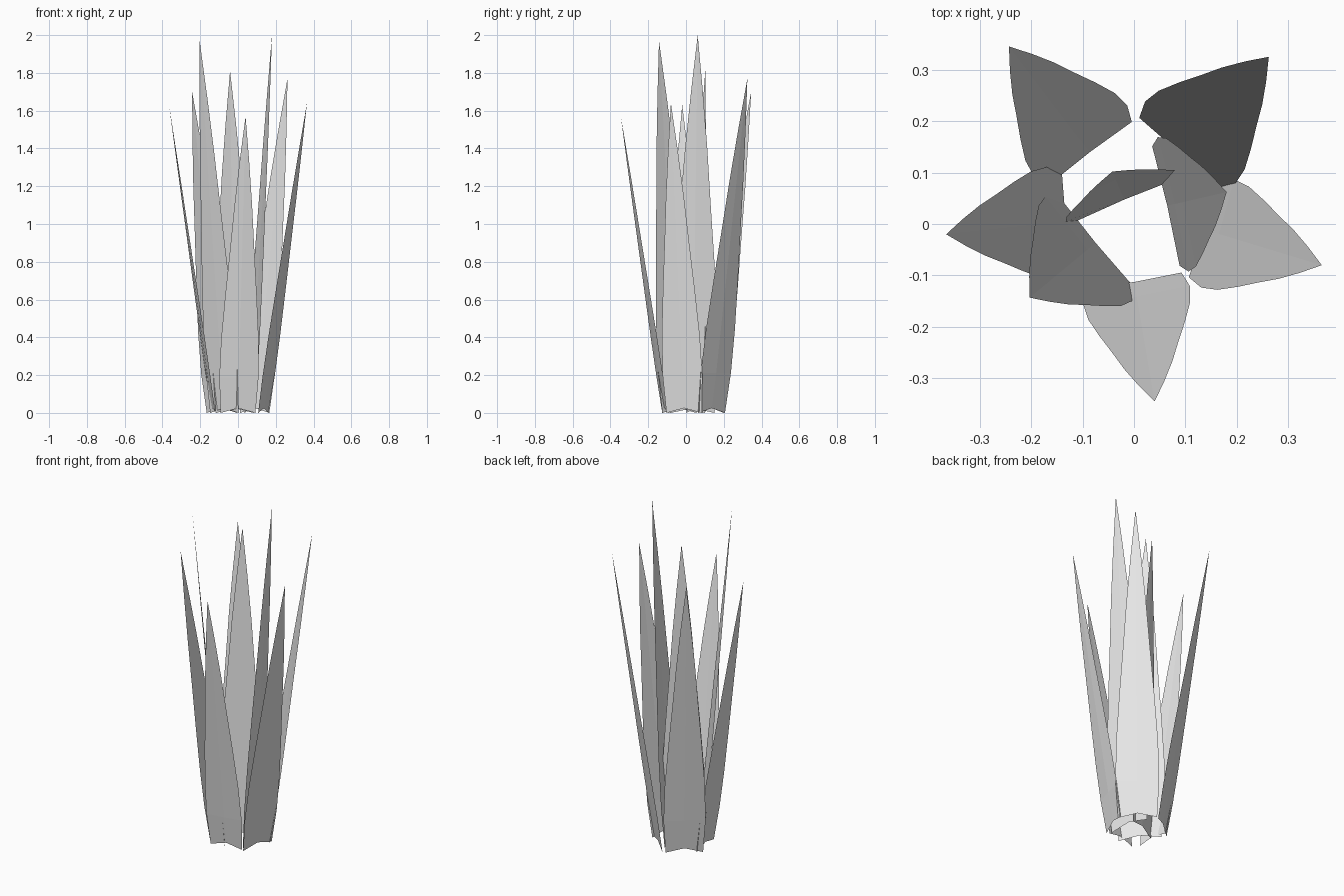
import bpy, bmesh
from mathutils import Vector

if "Cube" in bpy.data.objects:
    bpy.data.objects.remove(bpy.data.objects["Cube"])

grey = bpy.data.materials.new("leaf grey")
grey.diffuse_color = (0.8, 0.8, 0.8, 1)
grey.use_nodes = True
grey.node_tree.nodes["Principled BSDF"].inputs["Base Color"].default_value = grey.diffuse_color

# Half-width of a blade along its length, relative to its widest point
PROFILE = [(0, .89), (.12, 1), (.25, .955), (.4, .8), (.55, .62),
           (.7, .45), (.85, .24)]


def blade(name, base, tip):
    """Thin pointed leaf, leaning from its base centre to its tip."""
    bm = bmesh.new()
    start, end = Vector((*base, 0)), Vector(tip)
    out = Vector((end.x - start.x, end.y - start.y, 0)).normalized()
    side = Vector((-out.y, out.x, 0))
    widest = .067 * end.z
    rows = []
    for t, w in PROFILE:
        mid = start.lerp(end, t)
        rib = mid + out * .003 * w
        if t == 0:
            rib.z += .025          # notched foot of the leaf
        rows.append([bm.verts.new(p) for p in
                     (mid - side * widest * w, rib, mid + side * widest * w)])
    for a, b in zip(rows, rows[1:]):
        for i in (0, 1):
            bm.faces.new((a[i], a[i + 1], b[i + 1], b[i]))
    point = bm.verts.new(end)
    for i in (0, 1):
        bm.faces.new((rows[-1][i], rows[-1][i + 1], point))
    mesh = bpy.data.meshes.new(name)
    bm.to_mesh(mesh)
    bm.free()
    mesh.materials.append(grey)
    bpy.context.collection.objects.link(bpy.data.objects.new(name, mesh))


# Outer ring of five leaves
blade("outer_leaf_front", (0.0, -.11), (.04, -.345, 1.57))
blade("outer_leaf_right", (.135, -.01), (.365, -.08, 1.64))
blade("outer_leaf_back_right", (.088, .135), (.262, .325, 1.77))
blade("outer_leaf_back_left", (-.085, .137), (-.243, .345, 1.70))
blade("outer_leaf_left", (-.13, .005), (-.365, -.02, 1.63))

# Inner ring of three taller leaves
blade("inner_leaf_front_left", (-.0725, -.035), (-.203, -.143, 1.97))
blade("inner_leaf_right", (.062, .035), (.18, .062, 2.0))
blade("inner_leaf_back", (-.018, .045), (-.042, .102, 1.81))
